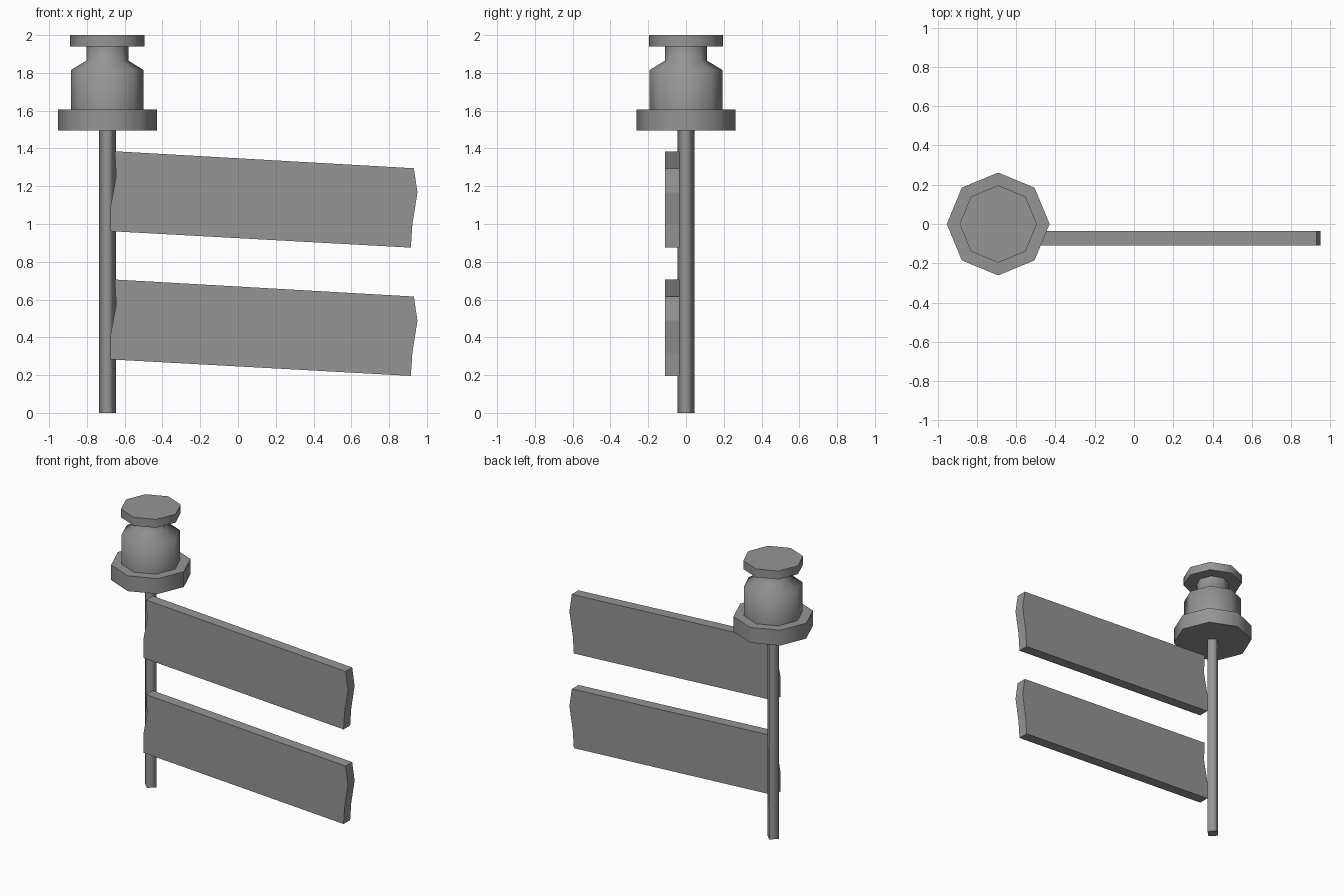
import bpy
import bmesh
from math import cos, sin, tau
from mathutils import Vector

if "Cube" in bpy.data.objects:
    bpy.data.objects.remove(bpy.data.objects["Cube"], do_unlink=True)

# Single grey material
grey = bpy.data.materials.new("grey")
grey.use_nodes = True
colour = (0.3, 0.3, 0.3, 1)
grey.diffuse_color = colour
grey.node_tree.nodes["Principled BSDF"].inputs["Base Color"].default_value = colour

POST_X = -0.692


def finish(name, bm):
    bmesh.ops.recalc_face_normals(bm, faces=bm.faces)
    mesh = bpy.data.meshes.new(name)
    bm.to_mesh(mesh)
    bm.free()
    mesh.materials.append(grey)
    obj = bpy.data.objects.new(name, mesh)
    bpy.context.collection.objects.link(obj)
    return obj


def turned(name, profile, sides):
    """Stack rings of (radius, height) around the post axis, smooth sides, sharp caps."""
    bm = bmesh.new()
    rings = [[bm.verts.new((POST_X + r * cos(tau * i / sides), r * sin(tau * i / sides), z))
              for i in range(sides)] for r, z in profile]
    for low, high in zip(rings, rings[1:]):
        for i in range(sides):
            j = (i + 1) % sides
            bm.faces.new((low[i], low[j], high[j], high[i])).smooth = True
    for ring in (rings[0], rings[-1]):
        cap = bm.faces.new(ring)
        for edge in cap.edges:
            edge.smooth = False
    return finish(name, bm)


def board(name, drop):
    """Slanted plank with a wavy outline at both ends."""
    right_end = [(0.931, 1.295), (0.95, 1.167), (0.923, 0.997), (0.915, 0.875)]
    left_end = [(-0.675, 0.962), (-0.675, 1.09), (-0.645, 1.25), (-0.652, 1.385)]
    bm = bmesh.new()
    front = bm.faces.new([bm.verts.new((x, -0.11, z - drop)) for x, z in right_end + left_end])
    result = bmesh.ops.extrude_face_region(bm, geom=[front], use_keep_orig=True)
    moved = [v for v in result["geom"] if isinstance(v, bmesh.types.BMVert)]
    bmesh.ops.translate(bm, verts=moved, vec=Vector((0, 0.075, 0)))
    return finish(name, bm)


# Four-sided post with its corners on the axes
turned("post", [(0.045, 0), (0.045, 1.5)], 4)

# Eight-sided lamp-like top
turned("top_base", [(0.262, 1.495), (0.262, 1.605)], 8)
turned("top_body", [(0.193, 1.6), (0.193, 1.815), (0.111, 1.865), (0.111, 1.945)], 8)
turned("top_cap", [(0.197, 1.94), (0.197, 2.0)], 8)

# Two sign boards on the front of the post
board("upper_board", 0)
board("lower_board", 0.679)
